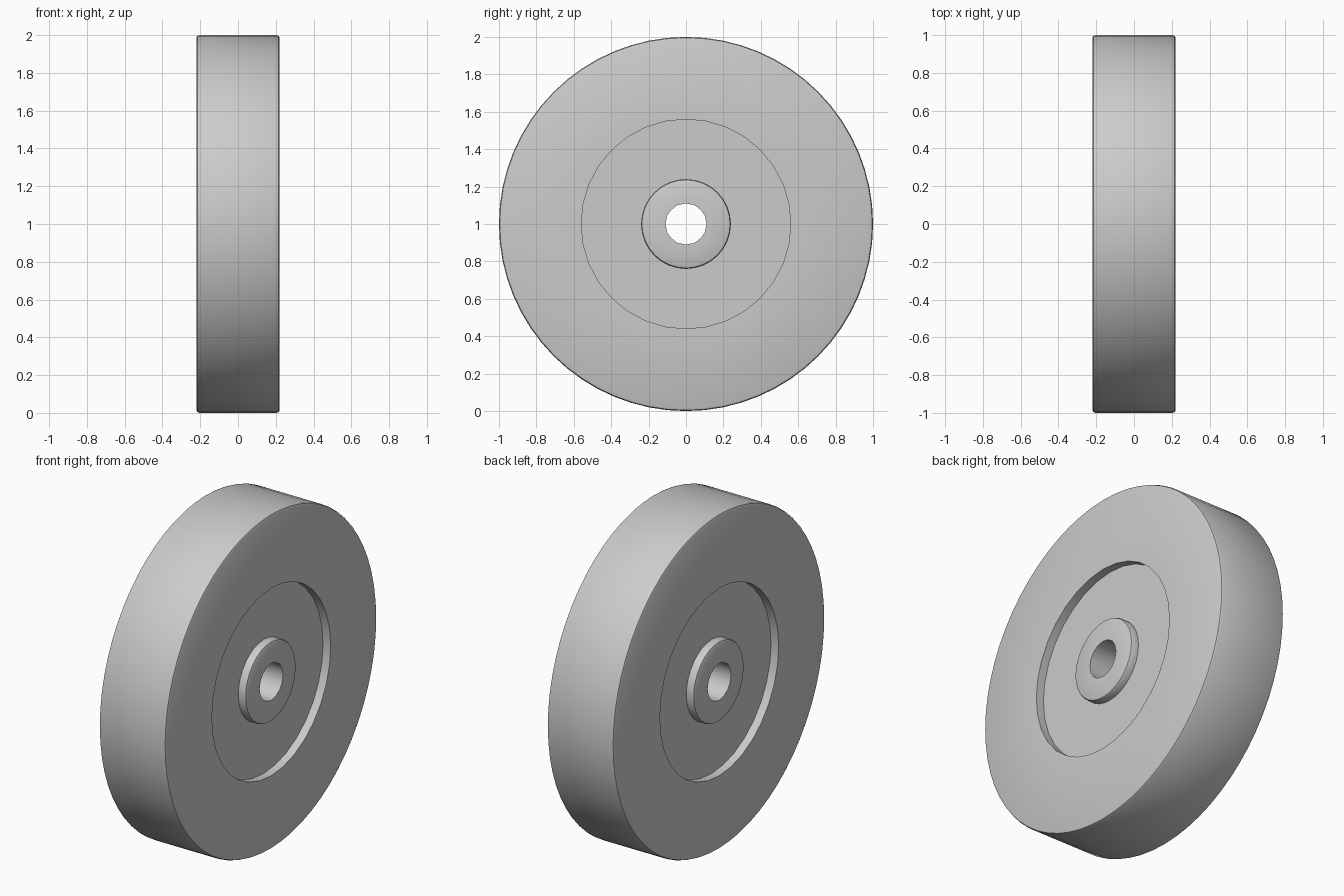
import bpy, bmesh
from math import cos, sin, pi

cube = bpy.data.objects.get("Cube")
if cube:
    bpy.data.objects.remove(cube)

HALF_WIDTH = 0.22
RECESS = 0.05
BEVEL = 0.015

# Half profile from bore to tread: radius, offset along the axle, sides
floor = HALF_WIDTH - RECESS
profile = [
    (0.11, HALF_WIDTH, 16),
    (0.24 - BEVEL, HALF_WIDTH, 32),
    (0.24 - BEVEL * 0.3, HALF_WIDTH - BEVEL * 0.3, 32),
    (0.24, HALF_WIDTH - BEVEL, 32),
    (0.24, floor, 32),
    (0.56, floor, 32),
    (0.56, HALF_WIDTH, 32),
    (1 - BEVEL, HALF_WIDTH, 64),
    (1 - BEVEL * 0.3, HALF_WIDTH - BEVEL * 0.3, 64),
    (1.0, HALF_WIDTH - BEVEL, 64),
]
# Mirror the profile to make a closed loop around both sides
profile += [(r, -x, n) for r, x, n in reversed(profile)]


def add_ring(bm, radius, x, sides):
    return [bm.verts.new((x, radius * cos(2 * pi * i / sides),
                          1 + radius * sin(2 * pi * i / sides)))
            for i in range(sides)]


def join_rings(bm, a, b):
    """Join two rings whose side counts divide each other."""
    count = min(len(a), len(b))

    def arc(ring, i):
        step = len(ring) // count
        return [ring[(i * step + k) % len(ring)] for k in range(step + 1)]

    for i in range(count):
        bm.faces.new(arc(a, i) + arc(b, i)[::-1])


# Wheel body
bm = bmesh.new()
rings = [add_ring(bm, *point) for point in profile]
for i, ring in enumerate(rings):
    join_rings(bm, ring, rings[(i + 1) % len(rings)])
bmesh.ops.recalc_face_normals(bm, faces=bm.faces)
mesh = bpy.data.meshes.new("wheel")
bm.to_mesh(mesh)
bm.free()
wheel = bpy.data.objects.new("wheel", mesh)
bpy.context.collection.objects.link(wheel)

# Plain grey material
grey = bpy.data.materials.new("light_grey")
grey.use_nodes = True
colour = (0.6, 0.6, 0.6, 1)
grey.diffuse_color = colour
grey.node_tree.nodes["Principled BSDF"].inputs["Base Color"].default_value = colour
mesh.materials.append(grey)

# Smooth round walls, crisp rims
bpy.context.view_layer.objects.active = wheel
wheel.select_set(True)
bpy.ops.object.shade_smooth_by_angle(angle=pi / 6)
